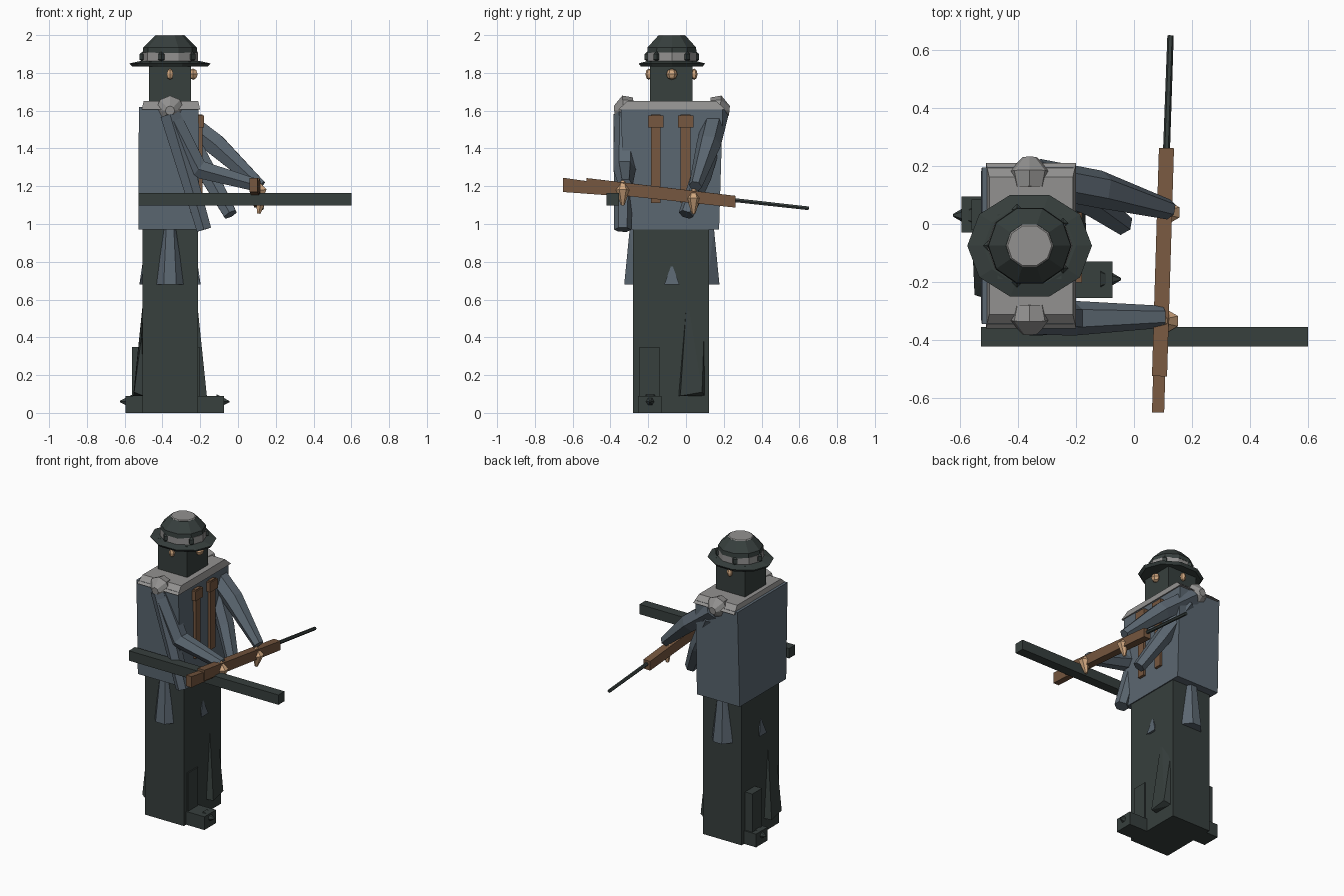
import bpy, bmesh, math
from mathutils import Vector, Matrix

if "Cube" in bpy.data.objects:
    bpy.data.objects.remove(bpy.data.objects["Cube"], do_unlink=True)


def material(name, r, g, b):
    m = bpy.data.materials.new(name)
    m.use_nodes = True
    m.diffuse_color = (r, g, b, 1)
    m.node_tree.nodes["Principled BSDF"].inputs["Base Color"].default_value = (r, g, b, 1)
    return m


DARK = material("dark_green_grey", 0.038, 0.05, 0.047)
BLUE = material("slate_blue", 0.105, 0.135, 0.165)
GREY = material("light_grey", 0.29, 0.285, 0.28)
BROWN = material("wood_brown", 0.18, 0.095, 0.05)
SKIN = material("skin", 0.66, 0.4, 0.22)

CX, CY = -0.36, -0.075  # body axis


def finish(name, bm, mat):
    bmesh.ops.recalc_face_normals(bm, faces=bm.faces)
    me = bpy.data.meshes.new(name)
    bm.to_mesh(me)
    bm.free()
    me.materials.append(mat)
    ob = bpy.data.objects.new(name, me)
    bpy.context.collection.objects.link(ob)
    return ob


def box(name, lo, hi, mat, top=(1, 1)):
    """Box between two corners; top scales the upper face in x and y."""
    lo, hi = Vector(lo), Vector(hi)
    mid, size = (lo + hi) / 2, hi - lo
    bm = bmesh.new()
    bmesh.ops.create_cube(bm, size=1)
    for v in bm.verts:
        if v.co.z > 0:
            v.co.x *= top[0]
            v.co.y *= top[1]
        v.co = Vector(a * b for a, b in zip(v.co, size)) + mid
    return finish(name, bm, mat)


def tube(name, path, radii, mat, sides=6, flat=1.0, turn=0.0):
    """Faceted tube through the points with one radius each."""
    bm = bmesh.new()
    pts = [Vector(p) for p in path]
    rings = []
    for i, p in enumerate(pts):
        d = (pts[min(i + 1, len(pts) - 1)] - pts[max(i - 1, 0)]).normalized()
        ref = Vector((0, 1, 0)) if abs(d.y) < 0.8 else Vector((1, 0, 0))
        u = (ref - d * ref.dot(d)).normalized()
        w = d.cross(u)
        angles = [turn + math.tau * k / sides for k in range(sides)]
        rings.append([bm.verts.new(p + radii[i] * (flat * math.cos(a) * u + math.sin(a) * w))
                      for a in angles])
    for a, b in zip(rings, rings[1:]):
        for k in range(sides):
            bm.faces.new((a[k], a[k - 1], b[k - 1], b[k]))
    bm.faces.new(rings[0])
    bm.faces.new(rings[-1])
    return finish(name, bm, mat)


def beam(name, a, b, width, h0, h1, mat):
    """Rectangular bar from a to b, height changing from h0 to h1."""
    a, b = Vector(a), Vector(b)
    side = (b - a).cross(Vector((0, 0, 1))).normalized() * width / 2
    bm = bmesh.new()
    ends = []
    for p, h in ((a, h0), (b, h1)):
        up = Vector((0, 0, h / 2))
        ends.append([bm.verts.new(p + s * side + t * up)
                     for s, t in ((-1, -1), (1, -1), (1, 1), (-1, 1))])
    for k in range(4):
        bm.faces.new((ends[0][k], ends[0][k - 1], ends[1][k - 1], ends[1][k]))
    bm.faces.new(ends[0])
    bm.faces.new(ends[1])
    return finish(name, bm, mat)


def ball(name, centre, size, mat, u=6, v=4):
    bm = bmesh.new()
    bmesh.ops.create_uvsphere(bm, u_segments=u, v_segments=v, radius=1,
                              matrix=Matrix.Translation(centre) @ Matrix.Diagonal((*size, 1)))
    return finish(name, bm, mat)


def disc(name, levels, mat, sides=10, squash=1.0):
    """Stack of rings (radius, z) around the head axis."""
    ob = tube(name, [(CX, CY, z) for r, z in levels], [r for r, z in levels], mat,
              sides, squash, math.pi / sides)
    return ob


# Lower body, torso and collar
box("trousers", (-0.505, -0.28, 0), (-0.212, 0.122, 0.98), DARK)
box("coat_body", (-0.528, -0.325, 0.97), (-0.205, 0.175, 1.62), BLUE, (0.98, 1.08))
box("collar_plate", (-0.51, -0.36, 1.605), (-0.2, 0.21, 1.65), GREY, (0.93, 0.83))

# Head and face
box("head", (-0.47, -0.19, 1.63), (-0.25, 0.035, 1.86), DARK)
ball("nose", (-0.238, CY, 1.793), (0.028, 0.03, 0.03), SKIN)
for name, y in (("right_ear", -0.197), ("left_ear", 0.043)):
    ball(name, (CX, y, 1.793), (0.02, 0.018, 0.03), SKIN)

# Hat
disc("hat_brim", [(0.2, 1.833), (0.215, 1.85), (0.16, 1.862)], DARK, 10, 0.86)
disc("hat_band", [(0.148, 1.858), (0.148, 1.908)], GREY, 10, 0.92)
for k in range(5):
    a = math.tau * (k + 0.5) / 5
    p = Vector((CX + 0.142 * math.cos(a), CY + 0.132 * math.sin(a), 1.885))
    ball("hat_band_stud", p, (0.022, 0.022, 0.03), DARK, 4, 3)
disc("hat_crown", [(0.145, 1.905), (0.142, 1.935), (0.082, 1.995)], DARK, 10, 0.95)
disc("hat_top", [(0.082, 1.994), (0.076, 2.0)], GREY, 10, 0.95)

# Chest straps with buckle pads
for name, y in (("right", -0.16), ("left", -0.002)):
    box(name + "_strap", (-0.22, y - 0.026, 1.11), (-0.188, y + 0.026, 1.58), BROWN)
    box(name + "_strap_pad", (-0.22, y - 0.041, 1.51), (-0.18, y + 0.041, 1.575), BROWN)

# Shoulder pads and side coat tails, mirrored across the body axis
for name, s in (("right", -1), ("left", 1)):
    tube(name + "_shoulder_pad",
         [(CX, CY + s * 0.2, 1.61), (CX, CY + s * 0.255, 1.605), (CX, CY + s * 0.305, 1.6)],
         [0.06, 0.075, 0.025], GREY, 8)
    bm = bmesh.new()
    for z, w, inner, outer in ((0.985, 0.05, 0.17, 0.222), (0.68, 0.083, 0.19, 0.252)):
        for x, d in ((-w, inner), (-w * 0.4, outer), (w * 0.4, outer), (w, inner)):
            bm.verts.new((CX + x, CY + s * d, z))
    bmesh.ops.convex_hull(bm, input=bm.verts)
    finish(name + "_coat_tail", bm, BLUE)

# Feet, shin guards and small coat points on the front and on the back
for name, s, toe in (("front", 1, 0.285), ("back", -1, 0.235)):
    def at(x, y, z, s=s):
        return (CX + s * x, CY - 0.005 + s * y, z)

    def block(label, x0, x1, y0, y1, z0, z1, s=s):
        a, b = at(x0, y0, z0, s), at(x1, y1, z1, s)
        box(label, [min(p) for p in zip(a, b)], [max(p) for p in zip(a, b)], DARK)

    block(name + "_foot", 0.1, toe, -0.175, -0.05, 0, 0.09)
    block(name + "_shin_guard", 0.1, 0.156 if s > 0 else 0.2, -0.165, -0.06, 0.09, 0.35)
    tube(name + "_toe_point", [at(toe - 0.04, -0.11, 0.06), at(toe + 0.03, -0.11, 0.06)],
         [0.045, 0.004], DARK, 6)
    bm = bmesh.new()
    for x, y, z in ((0.14, 0.085, 0.62), (0.15, 0.175, 0.41),
                    (0.195, 0.05, 0.09), (0.19, 0.165, 0.11),
                    (0.14, 0.04, 0.09), (0.14, 0.18, 0.09)):
        bm.verts.new(at(x, y, z))
    bmesh.ops.convex_hull(bm, input=bm.verts)
    finish(name + "_leg_fold", bm, DARK)
    bm = bmesh.new()
    for x, y, z in ((0.146, 0, 0.79), (0.162, -0.04, 0.68), (0.162, 0.04, 0.68),
                    (0.13, 0, 0.68), (0.13, 0, 0.79)):
        bm.verts.new(at(x, y + 0.005, z))
    bmesh.ops.convex_hull(bm, input=bm.verts)
    finish(name + "_coat_point", bm, BLUE)

# Arms holding the rifle, and the loose hanging sleeves behind them
tube("right_arm", [(-0.36, -0.32, 1.58), (-0.21, -0.325, 1.29), (0.1, -0.32, 1.205)],
     [0.06, 0.06, 0.038], BLUE)
tube("left_arm", [(-0.33, 0.16, 1.58), (-0.12, 0.12, 1.42), (0.12, 0.05, 1.2)],
     [0.065, 0.065, 0.035], BLUE)
tube("right_loose_sleeve", [(-0.36, -0.325, 1.58), (-0.18, -0.335, 0.97)],
     [0.06, 0.045], BLUE)
tube("left_loose_sleeve", [(-0.3, 0.15, 1.52), (-0.15, 0.08, 1.25), (-0.04, 0.0, 1.05)],
     [0.06, 0.055, 0.04], BLUE)

# Hands
for name, p in (("right", (0.12, -0.335, 1.165)), ("left", (0.125, 0.04, 1.12))):
    x, y, z = p
    tube(name + "_hand", [(x - 0.025, y, z + 0.06), (x, y, z + 0.015), (x - 0.015, y, z - 0.065)],
         [0.014, 0.036, 0.01], SKIN, 6)

# Rifle
beam("rifle_stock", (0.083, -0.65, 1.207), (0.092, -0.35, 1.175), 0.042, 0.075, 0.055, BROWN)
beam("rifle_body", (0.088, -0.525, 1.207), (0.112, 0.262, 1.118), 0.052, 0.072, 0.062, BROWN)
tube("rifle_barrel", [(0.112, 0.25, 1.127), (0.126, 0.65, 1.083)], [0.012, 0.011], DARK, 6)

# Long bar carried at the side
box("side_bar", (-0.528, -0.422, 1.098), (0.6, -0.356, 1.165), DARK)
